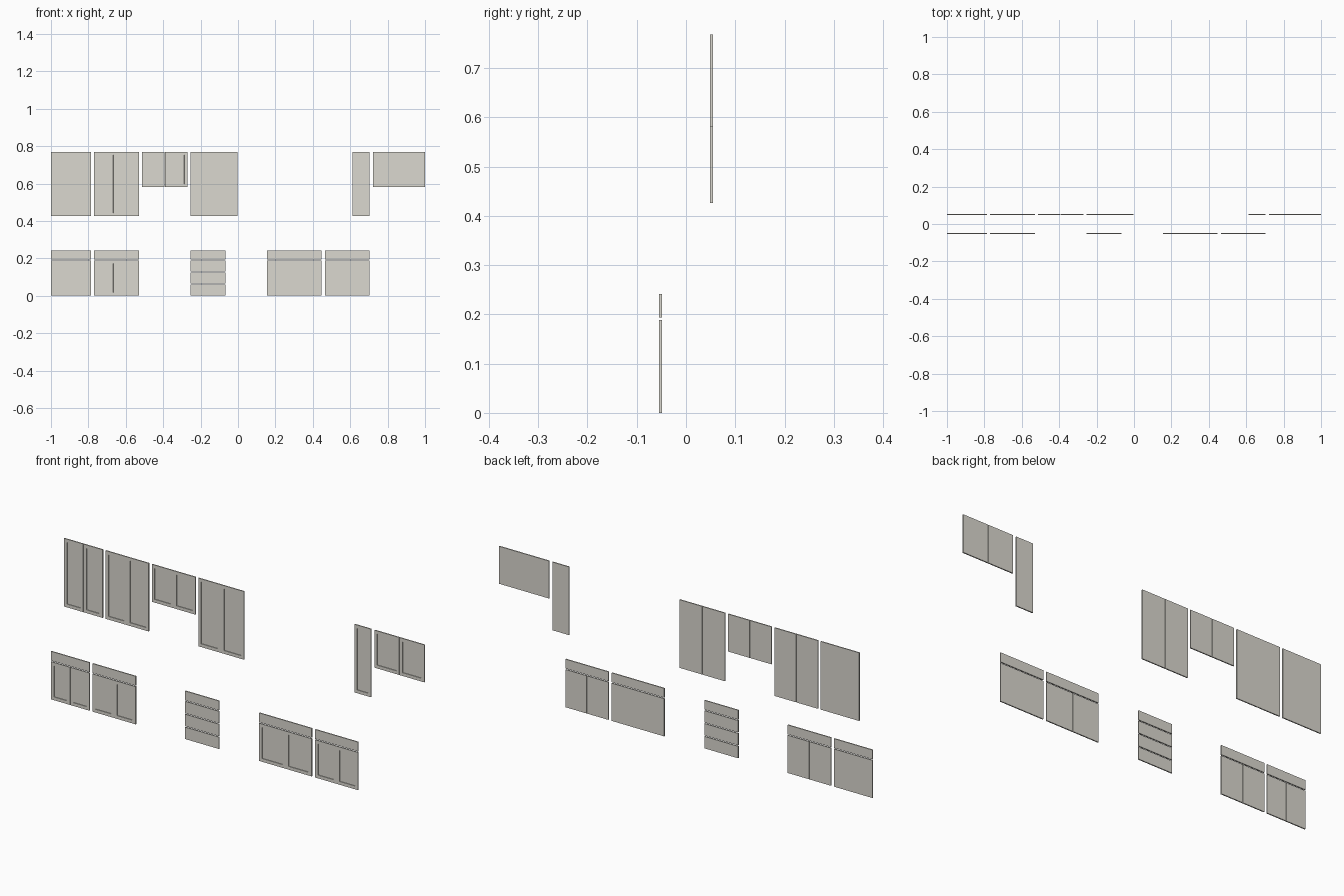
import bpy
import bmesh

cube = bpy.data.objects.get("Cube")
if cube:
    bpy.data.objects.remove(cube, do_unlink=True)

# One flat warm grey for every front
grey = bpy.data.materials.new("warm_grey")
grey.use_nodes = True
colour = (0.71, 0.69, 0.63, 1.0)
grey.diffuse_color = colour
grey.node_tree.nodes["Principled BSDF"].inputs["Base Color"].default_value = colour

THICK = 0.0056    # panel thickness
FRAME = 0.023     # door frame width
RECESS = 0.003    # depth of the door's centre panel
SEAM = 0.0014     # gap between paired doors
GAP = 0.005       # gap between stacked fronts
UPPER_Y, LOWER_Y = 0.052, -0.052


def panel(name, x0, x1, z0, z1, y, recessed=False):
    """A thin slab facing -y, optionally with a sunken centre."""
    bm = bmesh.new()
    bmesh.ops.create_cube(bm, size=1)
    for v in bm.verts:
        v.co.x = (x0 + x1) / 2 + v.co.x * (x1 - x0)
        v.co.y = y + v.co.y * THICK
        v.co.z = (z0 + z1) / 2 + v.co.z * (z1 - z0)
    bmesh.ops.recalc_face_normals(bm, faces=bm.faces)
    if recessed:
        front = min(bm.faces, key=lambda f: f.calc_center_median().y)
        bmesh.ops.inset_region(bm, faces=[front], thickness=FRAME)
        # A hairline second inset forms the steep walls of the recess
        bmesh.ops.inset_region(bm, faces=[front], thickness=0.0002)
        bmesh.ops.translate(bm, vec=(0, RECESS, 0), verts=front.verts)
    mesh = bpy.data.meshes.new(name)
    bm.to_mesh(mesh)
    bm.free()
    mesh.materials.append(grey)
    obj = bpy.data.objects.new(name, mesh)
    bpy.context.collection.objects.link(obj)


def doors(name, x0, x1, z0, z1, y, count=2):
    """A row of equal framed doors."""
    width = (x1 - x0 - SEAM * (count - 1)) / count
    for i in range(count):
        left = x0 + i * (width + SEAM)
        panel(f"{name}_door_{i + 1}", left, left + width, z0, z1, y, True)


# Wall cabinet doors: x range, bottom height, door count
TOP, LOW, SHORT = 0.768, 0.426, 0.58
uppers = [(-1.0, -0.786, LOW, 2), (-0.77, -0.53, LOW, 2),
          (-0.513, -0.271, SHORT, 2), (-0.255, -0.002, LOW, 2),
          (0.611, 0.704, LOW, 1), (0.722, 1.0, SHORT, 2)]
for n, (x0, x1, bottom, count) in enumerate(uppers, 1):
    doors(f"wall_cabinet_{n}", x0, x1, bottom, TOP, UPPER_Y, count)

# Base cabinets: a pair of doors under one plain drawer front
BASE_TOP, DRAWER_LOW = 0.241, 0.194
lowers = [(-1.0, -0.786), (-0.77, -0.53), (0.156, 0.447), (0.466, 0.704)]
for n, (x0, x1) in enumerate(lowers, 1):
    doors(f"base_cabinet_{n}", x0, x1, 0, DRAWER_LOW - GAP, LOWER_Y)
    panel(f"base_cabinet_{n}_drawer", x0, x1, DRAWER_LOW, BASE_TOP, LOWER_Y)

# Drawer stack: three deep fronts and a shallow top one
pitch = DRAWER_LOW / 3
for i in range(4):
    z0 = i * pitch
    z1 = BASE_TOP if i == 3 else z0 + pitch - GAP
    panel(f"drawer_front_{i + 1}", -0.255, -0.067, z0, z1, LOWER_Y)
